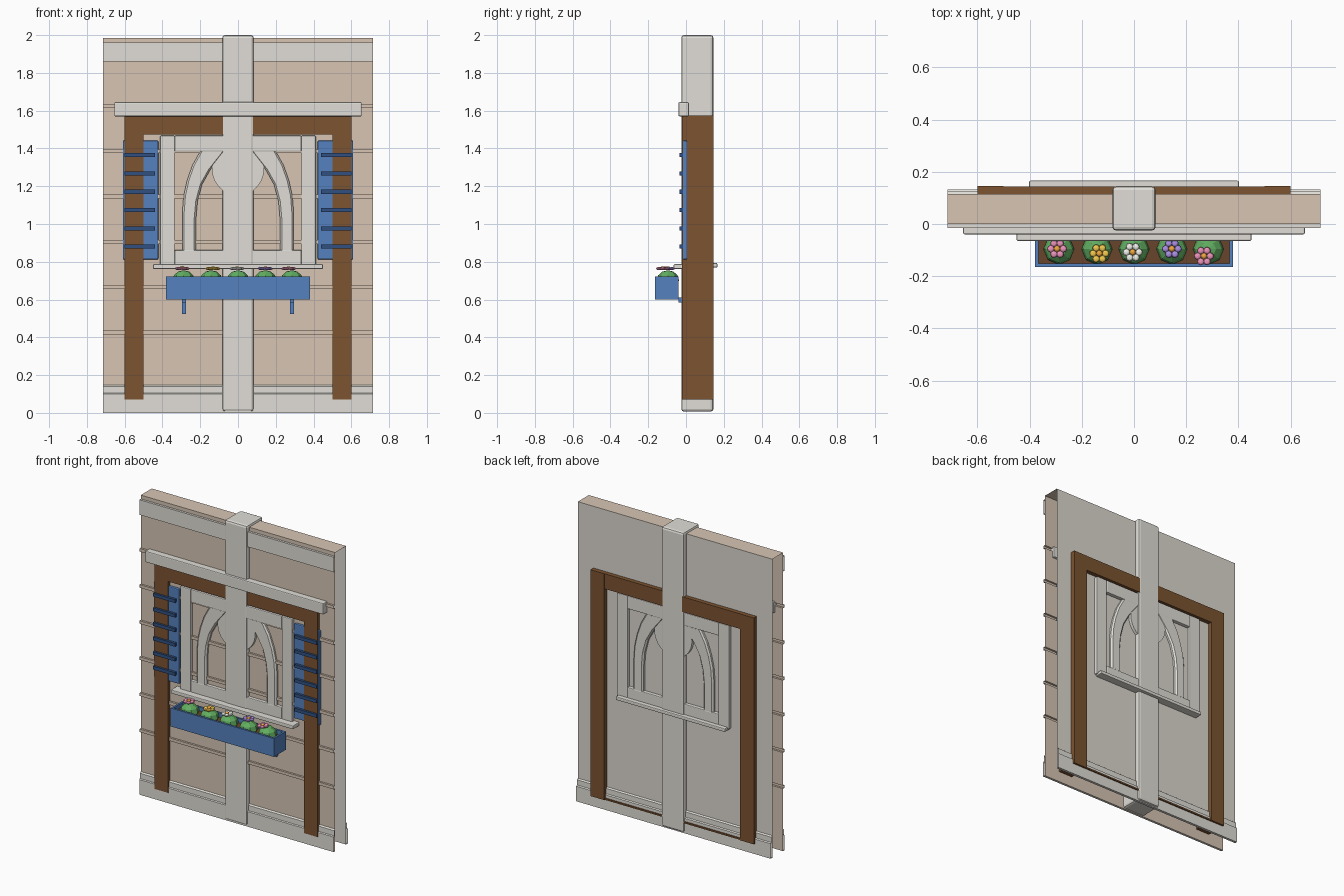
import bpy, bmesh, math

if "Cube" in bpy.data.objects:
    bpy.data.objects.remove(bpy.data.objects["Cube"])

def mat(name, c):
    m = bpy.data.materials.new(name)
    m.diffuse_color = (*c, 1)
    m.use_nodes = True
    m.node_tree.nodes["Principled BSDF"].inputs["Base Color"].default_value = m.diffuse_color
    return m

CREAM = mat("cream", (0.75, 0.73, 0.68))
TAN = mat("tan", (0.68, 0.56, 0.45))
PLASTER = mat("plaster", (0.72, 0.69, 0.63))
WOOD = mat("wood", (0.20, 0.088, 0.03))
BLUE = mat("blue", (0.09, 0.22, 0.52))
NAVY = mat("navy", (0.03, 0.08, 0.22))
SOIL = mat("soil", (0.14, 0.06, 0.025))
GREEN = mat("green", (0.12, 0.42, 0.12))
PINK = mat("pink", (0.85, 0.3, 0.5))
YELLOW = mat("yellow", (0.9, 0.6, 0.08))
WHITE = mat("white", (0.9, 0.9, 0.85))
PURPLE = mat("purple", (0.42, 0.28, 0.8))
ORANGE = mat("orange", (0.9, 0.4, 0.05))

def finish(bm, name, m, bevel=0, segs=2):
    bmesh.ops.recalc_face_normals(bm, faces=bm.faces)
    me = bpy.data.meshes.new(name)
    bm.to_mesh(me)
    bm.free()
    ob = bpy.data.objects.new(name, me)
    bpy.context.collection.objects.link(ob)
    me.materials.append(m)
    if bevel:
        b = ob.modifiers.new("bevel", 'BEVEL')
        b.width, b.segments = bevel, segs
    return ob

def add_box(bm, x0, x1, y0, y1, z0, z1):
    vs = bmesh.ops.create_cube(bm, size=1)["verts"]
    for v in vs:
        v.co.x = x1 if v.co.x > 0 else x0
        v.co.y = y1 if v.co.y > 0 else y0
        v.co.z = z1 if v.co.z > 0 else z0

def boxes(name, m, items, bevel=0):
    bm = bmesh.new()
    for it in items:
        add_box(bm, *it)
    return finish(bm, name, m, bevel)

def run(name, m, profiles, half=0.715):
    """Open-ended wall strips: (y, z) profiles swept along x."""
    bm = bmesh.new()
    for p in profiles:
        a = [bm.verts.new((-half, y, z)) for y, z in p]
        b = [bm.verts.new((half, y, z)) for y, z in p]
        for i in range(len(p) - 1):
            bm.faces.new((a[i], a[i + 1], b[i + 1], b[i]))
    return finish(bm, name, m)

def both(f):
    return [f(s) for s in (-1, 1)]

def span(s, a, b):
    return (a, b) if s > 0 else (-b, -a)

# wall shell with clapboard ledges, interior plaster and trims
wall = [(0.0, 0.0)]
for i in range(7):
    z = 0.19 + 0.24 * i if i else 0.19
    z = 0.425 + 0.24 * (i - 1) if i else None
    if z:
        wall += [(0, z - 0.01), (-0.013, z - 0.01), (-0.013, z + 0.01), (0, z + 0.01)]
wall += [(0, 1.985), (0.115, 1.985)]
run("siding", TAN, [wall])
run("interior_wall", PLASTER, [[(0.115, 1.985), (0.115, 0.0)]])
run("top_trim", CREAM, [[(0, 1.86), (-0.015, 1.86), (-0.015, 1.96), (0, 1.96)]])
run("base_trim", CREAM, [[(0, 0), (-0.016, 0), (-0.016, 0.1), (-0.01, 0.105), (-0.01, 0.14), (0, 0.147)]])
run("baseboard", CREAM, [[(0.115, 0), (0.132, 0), (0.132, 0.1), (0.124, 0.105), (0.124, 0.14), (0.115, 0.147)]])

# timber frame
boxes("timber_frame", WOOD,
      both(lambda s: (*span(s, 0.5, 0.6), -0.02, 0.145, 0.07, 1.575))
      + [(-0.5, 0.5, -0.019, 0.144, 1.475, 1.575), (-0.5, 0.5, 0.115, 0.14, 0.07, 0.08)])

# central post and header
boxes("center_post", CREAM, [(-0.083, 0.083, -0.025, 0.145, 0.007, 2.0)], 0.014)
boxes("header", CREAM, [(-0.655, 0.655, -0.04, 0.015, 1.57, 1.645)], 0.006)

# window frame: stiles and rails through the wall
Y0, Y1 = -0.021, 0.138
boxes("window_frame", CREAM,
      both(lambda s: (*span(s, 0.335, 0.412), Y0, Y1, 0.78, 1.468))
      + [(-0.335, 0.335, Y0, Y1, 1.383, 1.468), (-0.335, 0.335, Y0, Y1, 0.78, 0.862)], 0.005)

# pointed tracery: outer and inner edge points of one side, mirrored
outer = [(0.295, 0.86), (0.295, 1.06), (0.288, 1.15), (0.270, 1.23), (0.242, 1.31), (0.2, 1.385)]
inner = [(0.222, 0.86), (0.222, 1.03), (0.214, 1.12), (0.190, 1.21), (0.145, 1.29), (0.07, 1.385)]
rim = 0.01
bm = bmesh.new()
for s in (-1, 1):
    rings = []
    for (ox, oz), (ix, iz) in zip(outer, inner):
        rings.append([bm.verts.new((s * x, y, z)) for x, y, z in
                      ((ox, Y0 + rim, oz), (ox - rim, Y0, oz), (ix + rim, Y0, iz), (ix, Y0 + rim, iz),
                       (ix, Y1 - rim, iz), (ix + rim, Y1, iz), (ox - rim, Y1, oz), (ox, Y1 - rim, oz))])
    for a, b in zip(rings, rings[1:]):
        for i in range(8):
            j = (i + 1) % 8
            bm.faces.new((a[i], a[j], b[j], b[i]))
finish(bm, "window_arch", CREAM)

# round boss at the arch crown
bpy.ops.mesh.primitive_cylinder_add(vertices=32, radius=0.138, depth=Y1 - Y0 - 0.006,
                                    location=(0, (Y0 + Y1) / 2, 1.29), rotation=(math.pi / 2, 0, 0))
boss = bpy.context.object
boss.name = "arch_boss"
boss.data.materials.append(CREAM)
bpy.ops.object.shade_smooth_by_angle()

# sills
boxes("front_sill", CREAM, [(-0.45, 0.45, -0.065, 0.01, 0.762, 0.787)], 0.005)
boxes("back_sill", CREAM, [(-0.402, 0.402, 0.11, 0.166, 0.77, 0.793)], 0.005)

# shutters with louvres
boxes("shutters", BLUE, both(lambda s: (*span(s, 0.422, 0.61), -0.017, 0.006, 0.812, 1.442)), 0.006)
boxes("louvres", NAVY, [(*span(s, 0.44, 0.602), -0.034, -0.012, z - 0.011, z + 0.011)
                        for s in (-1, 1) for z in [0.88 + 0.097 * i for i in range(6)]])

# flower box: floor, walls, brackets, soil
X, F, B, t = 0.38, -0.165, -0.04, 0.013
boxes("flower_box", BLUE, [
    (-X, X, F, F + t, 0.6, 0.722), (-X, X, B - t, B, 0.6, 0.722),
    (-X, -X + t, F + t, B - t, 0.6, 0.722), (X - t, X, F + t, B - t, 0.6, 0.722),
    (-X + t, X - t, F + t, B - t, 0.6, 0.612)])
boxes("box_brackets", BLUE, both(lambda s: (*span(s, 0.275, 0.296), -0.04, -0.002, 0.585, 0.61))
      + both(lambda s: (*span(s, 0.275, 0.296), -0.022, -0.002, 0.523, 0.6)))
boxes("soil", SOIL, [(-X + t, X - t, F + t, B - t, 0.612, 0.695)])

def ball(bm, loc, r, flat, u=8, v=6):
    vs = bmesh.ops.create_uvsphere(bm, u_segments=u, v_segments=v, radius=r)["verts"]
    for p in vs:
        p.co.z *= flat
        p.co.x += loc[0]
        p.co.y += loc[1]
        p.co.z += loc[2]

# plants and blossoms
plants = [(-0.288, -0.295, -0.095, PINK), (-0.142, -0.133, -0.113, YELLOW), (0, -0.005, -0.108, WHITE),
          (0.145, 0.145, -0.095, PURPLE), (0.285, 0.268, -0.123, PINK)]
for bx, fx, fy, m in plants:
    bm = bmesh.new()
    ball(bm, (bx, -0.096, 0.702), 0.059, 0.9)
    finish(bm, "leaf_mound", GREEN)
    bm = bmesh.new()
    for i in range(6):
        a = math.tau * i / 6
        ball(bm, (fx + 0.024 * math.cos(a), fy + 0.024 * math.sin(a), 0.764), 0.0145, 0.55)
    finish(bm, "petals", m)
    bm = bmesh.new()
    ball(bm, (fx, fy, 0.767), 0.0125, 0.75)
    finish(bm, "flower_center", WHITE if m is ORANGE else ORANGE)
